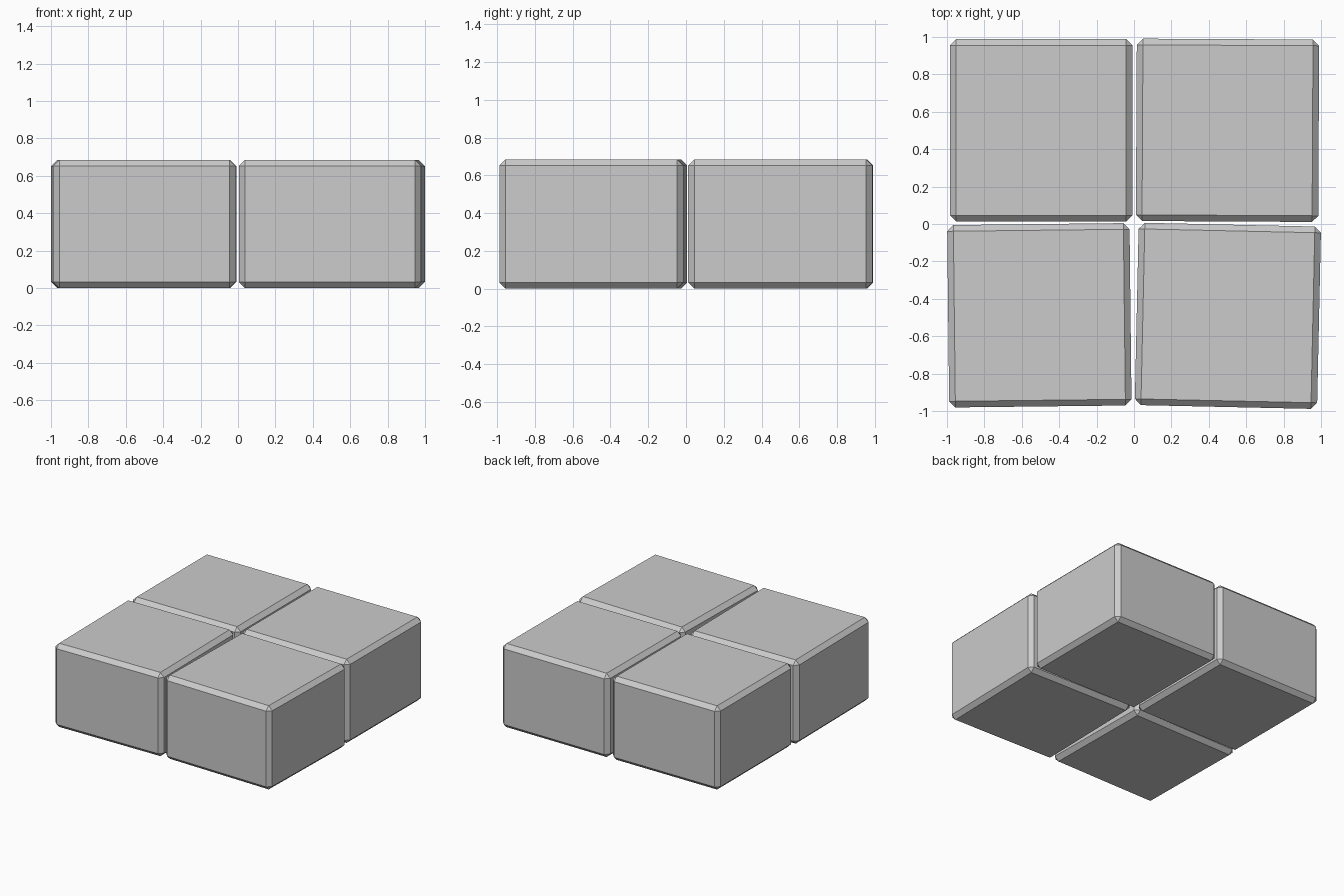
import bpy, bmesh
from math import radians
from mathutils import Matrix

if "Cube" in bpy.data.objects:
    bpy.data.objects.remove(bpy.data.objects["Cube"])

SIZE, HEIGHT, CHAMFER = 0.975, 0.685, 0.033


def block(name, x, y, turn):
    """Chamfered paving block standing on z = 0."""
    bm = bmesh.new()
    bmesh.ops.create_cube(bm, size=1, matrix=Matrix.Diagonal((SIZE, SIZE, HEIGHT, 1)))
    bmesh.ops.bevel(bm, geom=bm.edges[:], offset=CHAMFER, segments=1,
                    affect='EDGES', profile=0.5)
    mesh = bpy.data.meshes.new(name)
    bm.to_mesh(mesh)
    bm.free()
    ob = bpy.data.objects.new(name, mesh)
    ob.location = (x, y, HEIGHT / 2)
    ob.rotation_euler.z = radians(turn)
    bpy.context.collection.objects.link(ob)


# Two-by-two group, each block laid slightly askew
block("back_left_block", -0.496, 0.501, 0.0)
block("back_right_block", 0.500, 0.501, -0.3)
block("front_left_block", -0.506, -0.488, 0.65)
block("front_right_block", 0.502, -0.491, -1.25)
